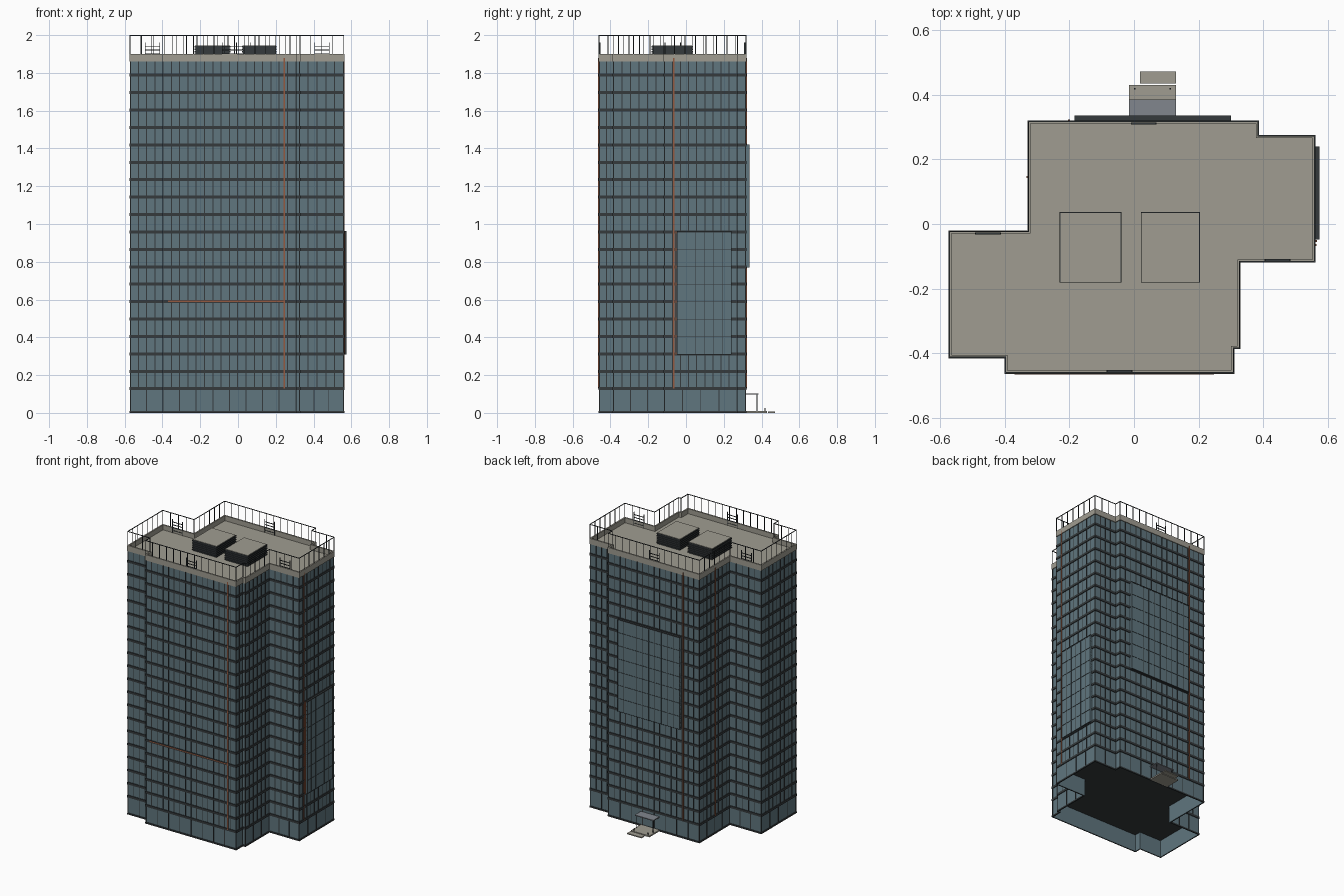
import bpy, bmesh, math
from mathutils import Vector

if "Cube" in bpy.data.objects:
    bpy.data.objects.remove(bpy.data.objects["Cube"])

# Tower footprint, counter-clockwise
PLAN = [(-.575, -.416), (-.402, -.416), (-.402, -.464), (.311, -.464), (.311, -.388),
        (.33, -.388), (.33, -.12), (.563, -.12), (.563, .276), (.388, .276),
        (.388, .321), (-.33, .321), (-.33, -.02), (-.575, -.02)]
LOBBY, PITCH, FLOORS = .128, .0922, 19
TOP = LOBBY + PITCH * FLOORS


def material(name, r, g, b):
    m = bpy.data.materials.new(name)
    m.diffuse_color = (r, g, b, 1)
    m.use_nodes = True
    m.node_tree.nodes["Principled BSDF"].inputs["Base Color"].default_value = m.diffuse_color
    return m


GLASS = material("glass_blue", .115, .18, .21)
DARK = material("dark_frame", .035, .042, .045)
STONE = material("stone", .35, .335, .285)
RUST = material("rust_strip", .30, .10, .05)
CANOPY = material("canopy_grey", .22, .24, .27)


def inset(d):
    """Footprint moved inwards by d (every corner is a right angle)."""
    out, n = [], len(PLAN)
    for i in range(n):
        p = Vector(PLAN[i])
        a = (p - Vector(PLAN[i - 1])).normalized()
        b = (Vector(PLAN[(i + 1) % n]) - p).normalized()
        out.append(p + d * (Vector((-a.y, a.x)) + Vector((-b.y, b.x))))
    return out


def finish(name, bm, mat):
    me = bpy.data.meshes.new(name)
    bm.to_mesh(me)
    bm.free()
    me.materials.append(mat)
    ob = bpy.data.objects.new(name, me)
    bpy.context.collection.objects.link(ob)
    return ob


def box(bm, x0, x1, y0, y1, z0, z1):
    v = bmesh.ops.create_cube(bm, size=1)["verts"]
    bmesh.ops.scale(bm, vec=(abs(x1 - x0), abs(y1 - y0), z1 - z0), verts=v)
    bmesh.ops.translate(bm, vec=((x0 + x1) / 2, (y0 + y1) / 2, (z0 + z1) / 2), verts=v)


def boxes(name, mat, *dims):
    bm = bmesh.new()
    for d in dims:
        box(bm, *d)
    return finish(name, bm, mat)


def prism(bm, pts, z0, z1):
    lo = [bm.verts.new((x, y, z0)) for x, y in pts]
    hi = [bm.verts.new((x, y, z1)) for x, y in pts]
    for i in range(len(pts)):
        bm.faces.new((lo[i - 1], lo[i], hi[i], hi[i - 1]))
    bm.faces.new(hi)
    bm.faces.new(lo[::-1])


def ring(bm, d0, d1, z0, z1):
    """Hollow band following the footprint between insets d0 and d1."""
    loops = [[bm.verts.new((x, y, z)) for x, y in inset(d)]
             for d, z in ((d0, z0), (d0, z1), (d1, z1), (d1, z0))]
    for k in range(4):
        a, b = loops[k], loops[(k + 1) % 4]
        for i in range(len(a)):
            bm.faces.new((a[i - 1], a[i], b[i], b[i - 1]))


def along(d, step):
    """Evenly spaced points on each wall of the inset footprint, corners included once."""
    pts = inset(d)
    for i, p in enumerate(pts):
        q = pts[(i + 1) % len(pts)]
        n = max(1, round((q - p).length / step))
        for k in range(n):
            yield p.lerp(q, k / n)


# Upper glazed body and open-bottomed lobby walls
bm = bmesh.new()
prism(bm, inset(.005), LOBBY, TOP - .02)
finish("glass_body", bm, GLASS)
bm = bmesh.new()
ring(bm, .005, .008, 0, LOBBY)
finish("lobby_glass", bm, GLASS)
bm = bmesh.new()
prism(bm, inset(.009), LOBBY - .006, LOBBY)
finish("lobby_ceiling", bm, DARK)

# Floor bands and plinth
bm = bmesh.new()
for i in range(FLOORS):
    z = LOBBY + i * PITCH
    ring(bm, 0, .007, z - .008, z + .008)
ring(bm, 0, .007, 0, .01)
finish("floor_bands", bm, DARK)

# Window mullions
bm = bmesh.new()
for p in along(.005, .045):
    box(bm, p.x - .0025, p.x + .0025, p.y - .0025, p.y + .0025, LOBBY, TOP)
for p in along(.005, .09):
    box(bm, p.x - .0025, p.x + .0025, p.y - .0025, p.y + .0025, 0, LOBBY)
finish("mullions", bm, DARK)

# Roof slab and parapet
bm = bmesh.new()
prism(bm, inset(.006), TOP - .022, TOP - .015)
finish("roof_slab", bm, STONE)
bm = bmesh.new()
ring(bm, 0, .01, TOP - .02, 1.9)
finish("parapet", bm, STONE)

# Roof railing
bm = bmesh.new()
for p in along(.003, .055):
    box(bm, p.x - .0018, p.x + .0018, p.y - .0018, p.y + .0018, 1.9, 2)
ring(bm, .001, .005, 1.996, 2)
finish("roof_railing", bm, DARK)

# Short ladders inside the parapet
bm = bmesh.new()
for x, y in ((.03, .311), (-.452, -.03), (.445, -.111), (-.045, -.455)):
    for s in (-.04, .037):
        box(bm, x + s, x + s + .003, y - .003, y + .003, TOP - .015, 1.96)
    for k in range(4):
        z = TOP + k * .02
        box(bm, x - .04, x + .04, y - .003, y + .003, z, z + .003)
finish("roof_ladders", bm, DARK)

# Two louvred roof units
for side, x0, x1 in (("left", -.231, -.039), ("right", .021, .204)):
    y0, y1 = -.182, .037
    bm = bmesh.new()
    box(bm, x0 + .005, x1 - .005, y0 + .005, y1 - .005, TOP - .016, 1.936)
    for k in range(5):
        z = TOP - .01 + k * .013
        box(bm, x0, x1, y0, y1, z, z + .006)
    box(bm, x0, x1, y0, y1, 1.934, 1.942)
    finish(side + "_roof_unit", bm, DARK)
    boxes(side + "_roof_unit_lid", STONE,
          (x0 + .003, x1 - .003, y0 + .003, y1 - .003, 1.94, 1.9445))


def screen(name, axis, face, a0, a1, z0, z1, depth):
    """Projecting glass screen with frame grid; axis 'x' faces +x, 'y' faces +y."""
    def put(bm, s, e, za, zb, d):
        if axis == 'x':
            box(bm, face - .006, face + d, s, e, za, zb)
        else:
            box(bm, s, e, face - .006, face + d, za, zb)
    bm = bmesh.new()
    put(bm, a0, a1, z0, z1, depth - .002)
    finish(name + "_glass", bm, GLASS)
    bm = bmesh.new()
    cols, rows = round((a1 - a0) / .05), round((z1 - z0) / PITCH)
    for k in range(cols + 1):
        a = a0 + (a1 - a0) * k / cols
        put(bm, max(a0, a - .001), min(a1, a + .001), z0, z1, depth)
    for k in range(rows + 1):
        z = z0 + (z1 - z0) * k / rows
        put(bm, a0, a1, max(z0, z - .001), min(z1, z + .001), depth)
    put(bm, a0, a1, z1 - .005, z1 + .002, depth)
    finish(name + "_frame", bm, DARK)


screen("right_screen", 'x', .563, -.048, .24, .31, .96, .012)
screen("back_screen", 'y', .321, -.185, .3, .77, 1.42, .015)

# Rust-coloured accent strips
boxes("accent_strips", RUST,
      (.242, .248, -.466, -.458, LOBBY, TOP),
      (-.37, .245, -.466, -.458, .588, .594),
      (.557, .565, -.068, -.062, LOBBY, TOP),
      (.557, .567, -.056, -.049, .31, .96),
      (-.205, -.199, .315, .324, LOBBY, TOP),
      (-.333, -.324, .142, .148, LOBBY, TOP))

# Back entrance: canopy, posts, door, landing and ramp
boxes("entrance_canopy", CANOPY, (-.015, .13, .318, .385, .097, .103))
boxes("canopy_posts", DARK, *[(x, x + .004, .374, .378, 0, .098) for x in (-.008, .12)])
boxes("entrance_landing", STONE, (-.015, .13, .318, .43, 0, .01))
boxes("entrance_ramp", STONE, (.018, .13, .435, .472, 0, .007))
boxes("landing_bollards", DARK, *[(x, x + .005, .416, .421, .01, .025) for x in (0, .11)])
